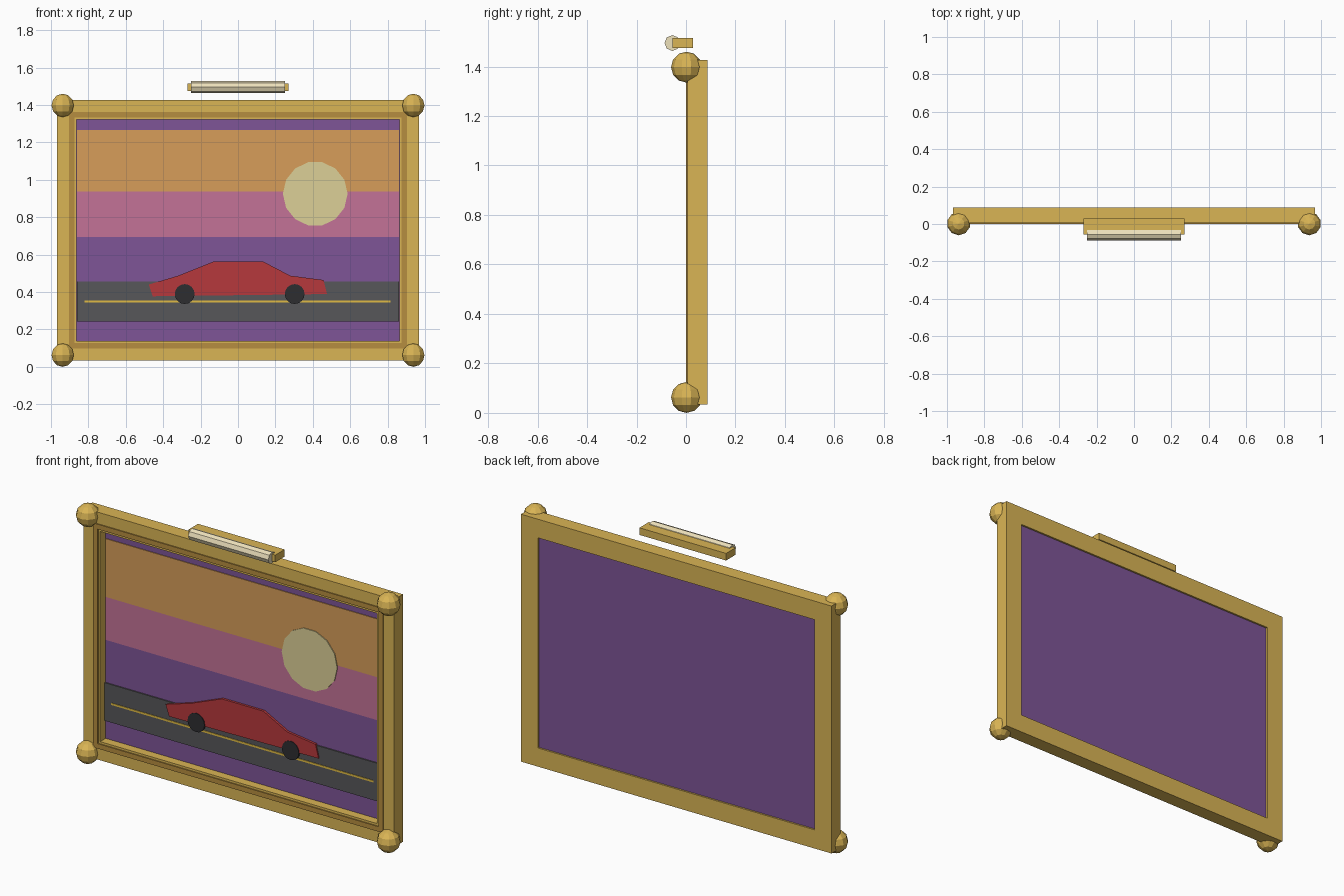
import bpy, bmesh, math
from mathutils import Matrix

if "Cube" in bpy.data.objects:
    bpy.data.objects.remove(bpy.data.objects["Cube"])

ZC = 0.73  # height of the picture centre


def material(name, r, g, b):
    m = bpy.data.materials.new(name)
    m.diffuse_color = (r, g, b, 1)
    m.use_nodes = True
    m.node_tree.nodes["Principled BSDF"].inputs["Base Color"].default_value = m.diffuse_color
    return m


GOLD = material("gold", 0.70, 0.46, 0.09)
BRONZE = material("dark_gold", 0.47, 0.27, 0.05)
PURPLE = material("purple", 0.21, 0.09, 0.31)
ORANGE = material("orange", 0.68, 0.34, 0.10)
PINK = material("pink", 0.55, 0.17, 0.31)
ROAD = material("asphalt", 0.095, 0.095, 0.10)
YELLOW = material("yellow", 0.75, 0.50, 0.06)
CREAM = material("cream", 0.72, 0.63, 0.31)
RED = material("red", 0.47, 0.04, 0.045)
BLACK = material("black", 0.026, 0.026, 0.03)
GLOW = material("warm_white", 0.85, 0.75, 0.50)


def finish(name, bm, mat):
    bmesh.ops.recalc_face_normals(bm, faces=bm.faces)
    me = bpy.data.meshes.new(name)
    bm.to_mesh(me)
    bm.free()
    me.materials.append(mat)
    ob = bpy.data.objects.new(name, me)
    bpy.context.collection.objects.link(ob)
    return ob


def plate(name, points, y0, y1, mat):
    """Outline in x/z extruded from y0 to y1."""
    bm = bmesh.new()
    face = bm.faces.new([bm.verts.new((x, y0, z)) for x, z in points])
    new = bmesh.ops.extrude_face_region(bm, geom=[face])["geom"]
    verts = [v for v in new if isinstance(v, bmesh.types.BMVert)]
    bmesh.ops.translate(bm, verts=verts, vec=(0, y1 - y0, 0))
    return finish(name, bm, mat)


def block(name, x0, x1, z0, z1, y0, y1, mat):
    return plate(name, [(x0, z0), (x1, z0), (x1, z1), (x0, z1)], y0, y1, mat)


def disc(name, x, z, r, n, y0, y1, mat):
    angles = [2 * math.pi * i / n for i in range(n)]
    pts = [(x + r * math.cos(a), z + r * math.sin(a)) for a in angles]
    return plate(name, pts, y0, y1, mat)


def ring(name, outer, inner, y0, y1, mat):
    """Mitred rectangular frame from outer and inner half sizes."""
    bm = bmesh.new()
    section = [(outer, y0), (inner, y0), (inner, y1), (outer, y1)]
    loops = [[bm.verts.new((sx * w, y, ZC + sz * h)) for (w, h), y in section]
             for sx, sz in ((-1, -1), (1, -1), (1, 1), (-1, 1))]
    for i in range(4):
        a, b = loops[i], loops[(i + 1) % 4]
        for j in range(4):
            k = (j + 1) % 4
            bm.faces.new((a[j], b[j], b[k], a[k]))
    return finish(name, bm, mat)


# Frame and raised dark trim
ring("outer_frame", (0.968, 0.697), (0.863, 0.592), 0.006, 0.087, GOLD)
ring("frame_trim", (0.903, 0.632), (0.875, 0.604), 0.0, 0.012, BRONZE)

# Faceted corner knobs
for sx, side in ((-1, "left"), (1, "right")):
    for sz, level in ((-1, "bottom"), (1, "top")):
        bm = bmesh.new()
        bmesh.ops.create_uvsphere(
            bm, u_segments=10, v_segments=6, radius=0.0625,
            matrix=Matrix.Translation((sx * 0.9375, 0.002, ZC + sz * 0.6675)))
        finish(f"corner_knob_{level}_{side}", bm, GOLD)

# Canvas and sky bands
block("canvas", -0.866, 0.866, ZC - 0.595, ZC + 0.595, 0.055, 0.077, PURPLE)
for name, z0, z1, mat in (("sky_band_upper", 0.937, 1.265, ORANGE),
                          ("sky_band_middle", 0.695, 0.937, PINK),
                          ("sky_band_lower", 0.455, 0.695, PURPLE)):
    block(name, -0.862, 0.862, z0, z1, 0.051, 0.056, mat)

# Painted scene in low relief
disc("sun", 0.413, 0.925, 0.173, 14, 0.046, 0.053, CREAM)
block("road", -0.862, 0.862, 0.242, 0.456, 0.044, 0.056, ROAD)
block("road_line", -0.82, 0.815, 0.343, 0.354, 0.041, 0.046, YELLOW)
car = [(-0.477, 0.440), (-0.32, 0.487), (-0.127, 0.564), (0.132, 0.564),
       (0.28, 0.487), (0.457, 0.464), (0.476, 0.389), (-0.456, 0.377)]
plate("car_body", car, 0.037, 0.05, RED)
for name, x in (("left_wheel", -0.285), ("right_wheel", 0.303)):
    disc(name, x, 0.389, 0.053, 16, 0.033, 0.045, BLACK)

# Picture light above the frame
block("light_housing", -0.27, 0.27, 1.475, 1.515, -0.055, 0.029, GOLD)
bm = bmesh.new()
bmesh.ops.create_cone(
    bm, cap_ends=True, segments=8, radius1=0.032, radius2=0.032, depth=0.5,
    matrix=Matrix.Translation((0, -0.055, 1.495)) @ Matrix.Rotation(math.pi / 2, 4, 'Y'))
finish("light_tube", bm, GLOW)
